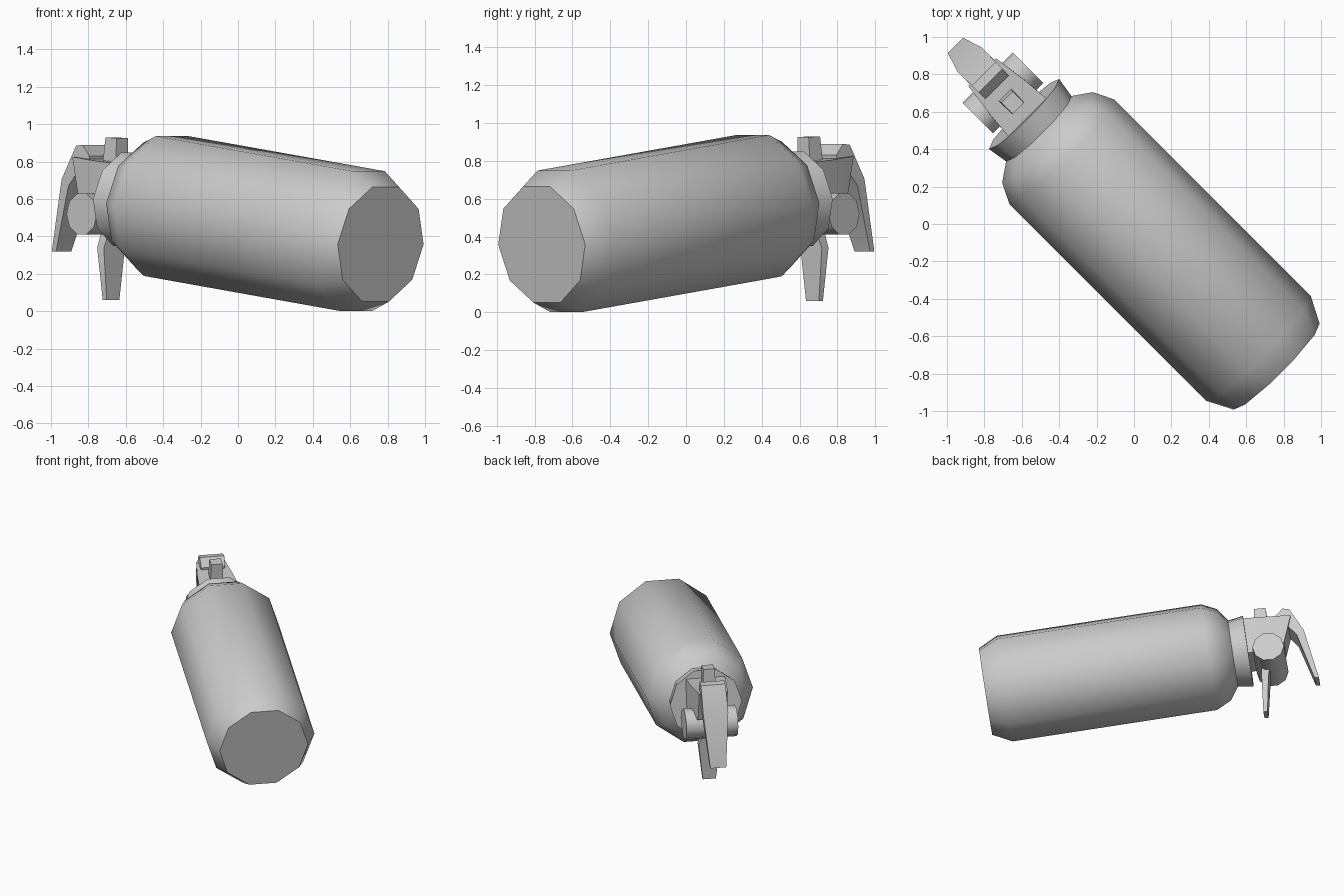
import bpy, bmesh
from math import radians, cos, sin, pi
from mathutils import Matrix

if "Cube" in bpy.data.objects:
    bpy.data.objects.remove(bpy.data.objects["Cube"])

# Shared frames: X runs along the bottle towards the head, Z is up
HEADING = Matrix.Rotation(radians(135), 4, 'Z')
BODY = HEADING @ Matrix.Translation((0, 0, 0.494)) @ Matrix.Rotation(radians(-7.2), 4, 'Y')


def finish(name, rings, matrix, angle):
    """Skin a list of point rings, cap both ends and make an object."""
    bm = bmesh.new()
    loops = [[bm.verts.new(p) for p in ring] for ring in rings]
    n = len(loops[0])
    for a, b in zip(loops, loops[1:]):
        for i in range(n):
            j = (i + 1) % n
            bm.faces.new((a[i], a[j], b[j], b[i]))
    bm.faces.new(loops[0])
    bm.faces.new(loops[-1])
    bmesh.ops.recalc_face_normals(bm, faces=bm.faces)
    bm.transform(matrix)
    mesh = bpy.data.meshes.new(name)
    bm.to_mesh(mesh)
    bm.free()
    obj = bpy.data.objects.new(name, mesh)
    bpy.context.collection.objects.link(obj)
    bpy.ops.object.select_all(action='DESELECT')
    obj.select_set(True)
    bpy.context.view_layer.objects.active = obj
    bpy.ops.object.shade_smooth_by_angle(angle=radians(angle))
    return obj


def turned(name, profile, sides, angle=50):
    """Turned shape along the bottle axis from (position, radius) pairs."""
    rings = [[(t, r * cos(2 * pi * i / sides), r * sin(2 * pi * i / sides))
              for i in range(sides)] for t, r in profile]
    return finish(name, rings, BODY, angle)


def strip(name, stations, angle=45):
    """Four-sided loft from (x, z, x, z, half width) stations."""
    rings = [[(xa, -w, za), (xa, w, za), (xb, w, zb), (xb, -w, zb)]
             for xa, za, xb, zb, w in stations]
    return finish(name, rings, HEADING, angle)


# Bottle with chamfered base, rounded shoulder and flared collar
turned("bottle", [(-1.087, 0.325), (-0.948, 0.396), (0.55, 0.396), (0.659, 0.343),
                  (0.726, 0.247), (0.838, 0.265)], 10)

# Tapered valve block between collar and lever
strip("valve_block", [(0.79, 0.79, 0.79, 0.50, 0.145),
                      (0.96, 0.805, 0.97, 0.52, 0.13),
                      (1.148, 0.825, 1.10, 0.60, 0.105)])

# Cross barrel through the valve
barrel = [[(0.992 + r * cos(pi * i / 5), y, 0.52 + r * sin(pi * i / 5)) for i in range(10)]
          for y, r in ((-0.19, 0.115), (0.19, 0.115))]
finish("cross_barrel", barrel, HEADING, 50)

# Safety pin standing on the block
strip("safety_pin", [(0.88, 0.76, 0.98, 0.76, 0.048), (0.875, 0.925, 0.96, 0.93, 0.042)])

# Squeeze lever bending down at the front
strip("squeeze_lever", [(1.035, 0.83, 1.04, 0.79, 0.088),
                        (1.085, 0.89, 1.08, 0.80, 0.09),
                        (1.135, 0.885, 1.11, 0.76, 0.09),
                        (1.242, 0.705, 1.19, 0.67, 0.092),
                        (1.35, 0.32, 1.318, 0.32, 0.058)])

# Lower carrying handle
strip("lower_handle", [(0.99, 0.48, 0.93, 0.48, 0.045), (0.99, 0.41, 0.93, 0.41, 0.05),
                       (0.985, 0.34, 0.935, 0.34, 0.08), (0.975, 0.06, 0.945, 0.06, 0.048)])
